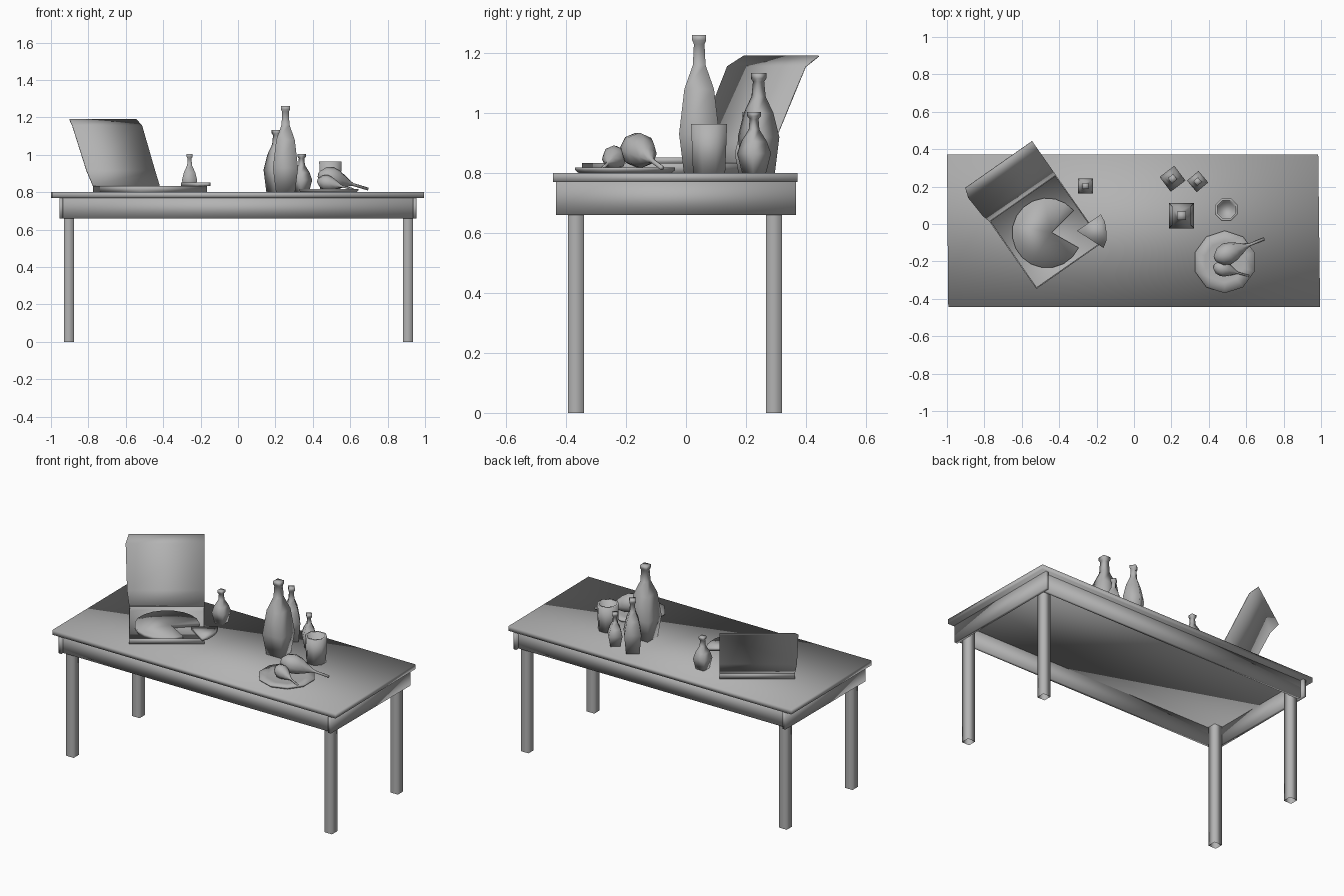
import bpy, bmesh, math
from mathutils import Vector, Matrix

if "Cube" in bpy.data.objects:
    bpy.data.objects.remove(bpy.data.objects["Cube"])

GREY = bpy.data.materials.new("mid_grey")
GREY.diffuse_color = (0.45, 0.45, 0.45, 1)
GREY.use_nodes = True
GREY.node_tree.nodes["Principled BSDF"].inputs["Base Color"].default_value = GREY.diffuse_color


def mesh_object(name, verts, faces):
    # every part is fully smooth shaded, also across its corners
    me = bpy.data.meshes.new(name)
    bm = bmesh.new()
    vs = [bm.verts.new(v) for v in verts]
    for f in faces:
        bm.faces.new([vs[i] for i in f]).smooth = True
    bmesh.ops.recalc_face_normals(bm, faces=bm.faces)
    bm.to_mesh(me)
    bm.free()
    me.materials.append(GREY)
    ob = bpy.data.objects.new(name, me)
    bpy.context.collection.objects.link(ob)
    return ob


def prism(name, outline, z0, z1, caps=True):
    return skin(name, [[Vector((x, y, z)) for x, y in outline] for z in (z0, z1)], caps)


def box(name, x0, x1, y0, y1, z0, z1, caps=True):
    return prism(name, [(x0, y0), (x1, y0), (x1, y1), (x0, y1)], z0, z1, caps)


def skin(name, rings, caps=True):
    # joins equal rings of points and caps both ends
    n = len(rings[0])
    faces = []
    for i in range(0, (len(rings) - 1) * n, n):
        for k in range(n):
            m = (k + 1) % n
            faces.append((i + k, i + m, i + n + m, i + n + k))
    last = (len(rings) - 1) * n
    if caps:
        faces += [range(n), range(last, last + n)]
    return mesh_object(name, [p for ring in rings for p in ring], faces)


def lathe(name, profile, sides, matrix, angle=0):
    # profile is (radius, height) from the bottom cap to the top cap
    turn = [math.radians(angle) + 2 * math.pi * k / sides for k in range(sides)]
    return skin(name, [[matrix @ Vector((r * math.cos(a), r * math.sin(a), h)) for a in turn]
                       for r, h in profile])


TOP = 0.80

# Table; the legs are open-ended tubes
prism("table_top", [(-0.993, -0.443), (0.995, -0.443), (0.985, 0.372), (-1.0, 0.372)], 0.77, TOP)
for side, s in (("left", -1), ("right", 1)):
    x0, x1 = sorted((s * 0.935, s * 0.955))
    box(side + "_apron", x0, x1, -0.434, 0.367, 0.66, 0.77)
    x0, x1 = sorted((s * 0.88, s * 0.933))
    box("front_" + side + "_leg", x0 + 0.002, x1 + 0.002, -0.393, -0.34, 0, 0.77, False)
    box("back_" + side + "_leg", x0 + 0.002, x1 + 0.002, 0.267, 0.32, 0, 0.77, False)
box("front_apron", -0.935, 0.935, -0.417, -0.397, 0.66, 0.77)
box("back_apron", -0.935, 0.935, 0.323, 0.343, 0.66, 0.77)

# Open takeaway box: local u runs along the width, b towards the hinge
U, B = Vector((0.82, 0.573, 0)), Vector((-0.573, 0.82, 0))
corner = Vector((-0.522, -0.347, 0))
W, D = 0.434, 0.442


def local(u, b, z):
    return corner + U * u + B * b + Vector((0, 0, z))


def tray_ring(inset, z):
    i = inset
    return [local(u, b, z) for u, b in ((i, i), (W - i, i), (W - i, D - i), (i, D - i))]


skin("box_base", [tray_ring(0, TOP), tray_ring(0, 0.834), tray_ring(0.006, 0.834),
                  tray_ring(0.006, TOP + 0.006)])
# (distance behind hinge, height, extra width on the left)
lid = [(0, 0.834, 0), (0.043, 0.915, 0.012), (0.164, 1.155, 0.02), (0.218, 1.19, 0.002)]
lid_verts = []
for b, z, e in lid:
    lid_verts += [local(-e, D + b, z), local(W, D + b, z)]
lid_ob = mesh_object("box_lid", lid_verts, [(i, i + 1, i + 3, i + 2) for i in (0, 2, 4)])
sol = lid_ob.modifiers.new("thickness", 'SOLIDIFY')
sol.thickness, sol.offset = 0.004, 0

# Pizza with one slice pulled out
pizza = [(-0.44, -0.045)]
for k in range(17):
    a = math.radians(40 + k * 295 / 16)
    pizza.append((-0.465 + 0.187 * math.cos(a), -0.048 + 0.187 * math.sin(a)))
prism("pizza", pizza, TOP + 0.007, 0.828)
slice_pts = [(-0.305, -0.037), (-0.163, -0.128), (-0.148, -0.09), (-0.147, -0.045),
             (-0.155, 0.01), (-0.177, 0.052)]
prism("pizza_slice", slice_pts, 0.832, 0.851)

# Bottles: four-sided
tall = [(0.072, 0), (0.095, 0.13), (0.07, 0.28), (0.03, 0.36), (0.025, 0.43),
        (0.033, 0.442), (0.033, 0.46)]
medium = [(0.055, 0), (0.07, 0.12), (0.05, 0.2), (0.024, 0.255), (0.019, 0.305),
          (0.026, 0.315), (0.026, 0.333)]
small = [(0.04, 0), (0.057, 0.065), (0.043, 0.105), (0.018, 0.145), (0.015, 0.18),
         (0.023, 0.19), (0.023, 0.204)]
for name, prof, x, y, ang in (("tall_bottle", tall, 0.254, 0.044, 45),
                              ("medium_bottle", medium, 0.206, 0.242, -8),
                              ("small_bottle", small, 0.34, 0.227, -5),
                              ("left_bottle", small, -0.259, 0.203, 45)):
    lathe(name, prof, 4, Matrix.Translation((x, y, TOP)), ang)

# Cup: hollow, eight-sided
lathe("cup", [(0.058, 0), (0.065, 0.163), (0.052, 0.163), (0.046, 0.012)], 8,
      Matrix.Translation((0.494, 0.077, TOP)), 22.5)

# Plate
lathe("plate", [(0.155, 0), (0.167, 0.01), (0.167, 0.018), (0.11, 0.014)], 10,
      Matrix.Translation((0.485, -0.203, TOP)), 18)


# Pears lying on the plate, stems pointing right
def pear(name, start, tip, radius):
    start, tip = Vector(start), Vector(tip)
    d = tip - start
    prof = [(0.3, 0), (0.8, 0.1), (1, 0.24), (0.85, 0.38), (0.5, 0.53), (0.22, 0.64),
            (0.13, 0.7), (0.13, 1)]
    prof = [(r * radius, h * d.length) for r, h in prof]
    m = Matrix.Translation(start) @ d.to_track_quat('Z', 'Y').to_matrix().to_4x4()
    lathe(name, prof, 8, m)


pear("large_pear", (0.434, -0.185, 0.895), (0.695, -0.08, 0.817), 0.06)
pear("small_pear", (0.427, -0.226, 0.862), (0.615, -0.278, 0.817), 0.042)
